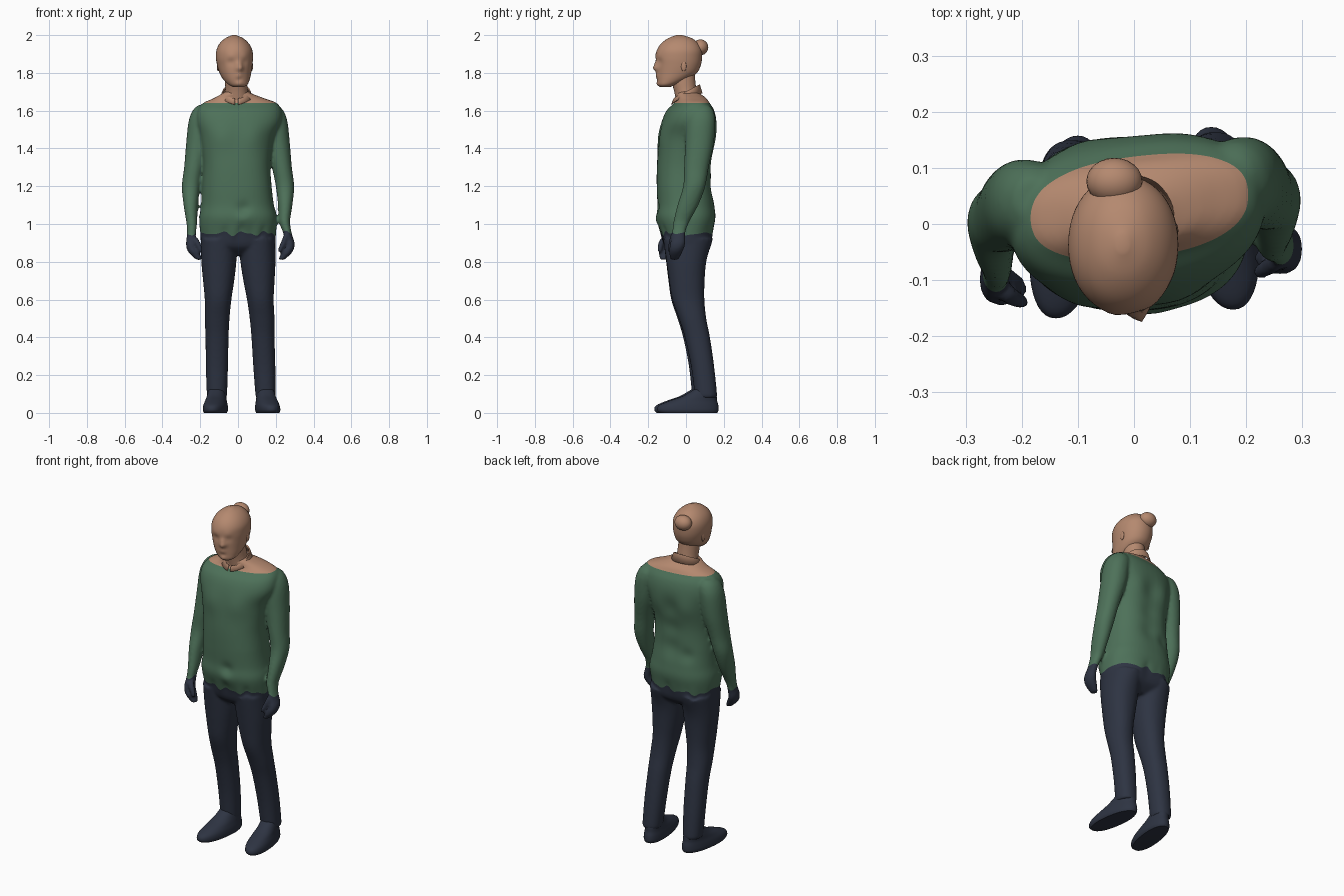
import bpy, bmesh, math
from mathutils import Vector

default = bpy.data.objects.get("Cube")
if default:
    bpy.data.objects.remove(default, do_unlink=True)


def material(name, red, green, blue):
    mat = bpy.data.materials.new(name)
    mat.use_nodes = True
    colour = (red, green, blue, 1)
    mat.diffuse_color = colour
    mat.node_tree.nodes["Principled BSDF"].inputs["Base Color"].default_value = colour
    return mat


SKIN = material("warm skin", .46, .25, .16)
GREEN = material("shirt green", .075, .165, .1)
NAVY = material("trouser navy", .027, .034, .055)
HEM, YOKE = .95, 1.64


def make_object(name, bm, mat=None):
    bmesh.ops.recalc_face_normals(bm, faces=bm.faces)
    mesh = bpy.data.meshes.new(name)
    bm.to_mesh(mesh)
    bm.free()
    obj = bpy.data.objects.new(name, mesh)
    bpy.context.collection.objects.link(obj)
    if mat:
        mesh.materials.append(mat)
    return obj


def smooth(obj, degrees=50):
    bpy.ops.object.select_all(action='DESELECT')
    obj.select_set(True)
    bpy.context.view_layer.objects.active = obj
    bpy.ops.object.shade_smooth_by_angle(angle=math.radians(degrees))


def spline(points, steps):
    """Catmull-Rom curve through tuples of any length."""
    pts = [points[0]] + list(points) + [points[-1]]
    for a, b, c, d in zip(pts, pts[1:], pts[2:], pts[3:]):
        for s in range(steps):
            t = s / steps
            yield [q + t / 2 * (r - p + t * (2 * p - 5 * q + 4 * r - u + t * (3 * (q - r) + u - p)))
                   for p, q, r, u in zip(a, b, c, d)]
    yield points[-1]


def loft(name, sections, power=2.3, warp=None, mat=None, steps=5, count=48):
    """Skin rounded rings, each given as height, x bounds, y bounds."""
    bm = bmesh.new()
    rings = []
    for z, x0, x1, y0, y1 in spline(sections, steps):
        ring = []
        for i in range(count):
            angle = math.tau * i / count
            c, s = math.cos(angle), math.sin(angle)
            x = (x0 + x1) / 2 + (x1 - x0) / 2 * math.copysign(abs(c) ** (2 / power), c)
            y = (y0 + y1) / 2 + (y1 - y0) / 2 * math.copysign(abs(s) ** (2 / power), s)
            co = Vector((x, y, z))
            ring.append(bm.verts.new(warp(co) if warp else co))
        rings.append(ring)
    for low, high in zip(rings, rings[1:]):
        for i in range(count):
            j = (i + 1) % count
            bm.faces.new((low[i], low[j], high[j], high[i]))
    bm.faces.new(rings[0])
    bm.faces.new(rings[-1])
    return make_object(name, bm, mat)


def bump(obj, centre, radius, offset):
    for v in obj.data.vertices:
        v.co += Vector(offset) * math.exp(-((v.co - Vector(centre)).length / radius) ** 2)


def paint_by_height(obj):
    """Cut clean edges at the hem and yoke, then colour each band."""
    obj.data.materials.clear()
    for mat in (NAVY, GREEN, SKIN):
        obj.data.materials.append(mat)
    bm = bmesh.new()
    bm.from_mesh(obj.data)
    for level in (HEM, YOKE):
        bmesh.ops.bisect_plane(bm, geom=bm.verts[:] + bm.edges[:] + bm.faces[:],
                               plane_co=(0, 0, level), plane_no=(0, 0, 1))
    for f in bm.faces:
        z = f.calc_center_median().z
        f.material_index = int(z > HEM) + int(z > YOKE)
    for v in bm.verts:  # ragged hem
        wave = math.sin(v.co.x * 55) + .6 * math.sin(v.co.x * 93 + v.co.y * 40)
        v.co.z += .009 * wave * math.exp(-((v.co.z - HEM) / .04) ** 2)
    bm.to_mesh(obj.data)
    bm.free()


# Left side: mirrored limbs with a slightly different stance
def left_leg_pose(co):
    drop = (.9 - co.z) / .8
    return Vector((-co.x + .034 * drop, co.y + .014 * drop, co.z))


def left_arm_pose(co):
    hand = min(1, max(0, (1.02 - co.z) / .12))
    return Vector((-co.x + .025 * hand, co.y + .04 + .015 * hand, co.z))


def shoulder_twist(co):
    co.y += .1 * co.x * max(0, (co.z - 1.2) / .4)
    return co


# Torso
torso = loft("torso", [
    (.835, -.11, .115, -.06, .07), (.88, -.185, .19, -.112, .12),
    (.95, -.2, .2, -.132, .135),
    (1.03, -.205, .205, -.155, .155), (1.1, -.195, .19, -.152, .15),
    (1.2, -.19, .178, -.155, .14), (1.32, -.185, .172, -.153, .14),
    (1.45, -.2, .19, -.14, .153), (1.54, -.22, .23, -.125, .157),
    (1.6, -.215, .23, -.1, .145), (1.64, -.185, .205, -.06, .12),
    (1.665, -.13, .14, -.05, .105), (1.69, -.085, .075, -.055, .075),
    (1.71, -.05, .04, -.04, .05)], 2.4, shoulder_twist)

# Arms with hands and thumbs
arm_sections = [
    (1.63, -.21, -.15, .01, .08), (1.6, -.24, -.12, -.025, .105),
    (1.54, -.262, -.13, -.04, .115), (1.42, -.275, -.15, -.045, .105),
    (1.3, -.285, -.18, -.05, .08), (1.2, -.297, -.2, -.055, .062),
    (1.1, -.288, -.212, -.085, .025), (1, -.272, -.217, -.11, -.03),
    (.95, -.27, -.222, -.122, -.052), (.89, -.275, -.225, -.14, -.06),
    (.85, -.262, -.205, -.145, -.075), (.81, -.22, -.188, -.138, -.095)]
thumb_sections = [
    (.93, -.25, -.22, -.135, -.1), (.89, -.225, -.195, -.15, -.118),
    (.85, -.205, -.185, -.152, -.13)]

# Trouser legs
leg_sections = [
    (.92, -.198, -.006, -.12, .13), (.8, -.194, -.009, -.105, .105),
    (.7, -.185, -.02, -.093, .095), (.6, -.176, -.035, -.078, .092),
    (.5, -.176, -.045, -.045, .1), (.4, -.172, -.05, -.015, .118),
    (.25, -.17, -.053, .015, .137), (.1, -.165, -.058, .032, .15),
    (.08, -.16, -.063, .036, .146)]

parts = [torso]
for side, arm_pose, leg_pose in (("right", None, None), ("left", left_arm_pose, left_leg_pose)):
    parts.append(loft(side + "_arm", arm_sections, 2.1, arm_pose))
    parts.append(loft(side + "_thumb", thumb_sections, 2, arm_pose))
    parts.append(loft(side + "_leg", leg_sections, 2.2, leg_pose))

# Fuse the limbs and torso into one soft clothed body
bpy.ops.object.select_all(action='DESELECT')
for part in parts:
    part.select_set(True)
bpy.context.view_layer.objects.active = torso
bpy.ops.object.join()
body = torso
body.name = "clothed_body"
remesh = body.modifiers.new("fuse", 'REMESH')
remesh.mode = 'VOXEL'
remesh.voxel_size = .008
relax = body.modifiers.new("relax", 'SMOOTH')
relax.iterations = 5
fused = bpy.data.meshes.new_from_object(body.evaluated_get(bpy.context.evaluated_depsgraph_get()))
body.modifiers.clear()
body.data = fused

# Cloth shape: seat, chest, spine hollow and waist folds
for x in (-.09, .09):
    bump(body, (x, .12, .92), .07, (0, .012, 0))
    bump(body, (x, -.14, 1.46), .07, (0, -.01, 0))
    bump(body, (x * 1.1, .16, 1.45), .07, (0, .01, 0))
for z in (1.2, 1.32, 1.44):
    bump(body, (0, .14, z), .06, (0, -.012, 0))
bump(body, (.03, -.15, 1.08), .035, (0, .012, 0))
bump(body, (.03, -.15, 1.03), .04, (0, -.008, 0))
bump(body, (-.1, .14, 1.17), .04, (0, -.01, 0))
paint_by_height(body)
smooth(body)


# Shoes, splayed outward
def splay(co):
    co.x -= (.1 - co.y) * .12
    return co


shoe_sections = [
    (0, -.164, -.05, -.155, .15), (.015, -.17, -.044, -.168, .157),
    (.04, -.168, -.046, -.157, .156), (.065, -.162, -.053, -.1, .15),
    (.09, -.158, -.06, -.03, .148), (.125, -.152, -.068, .03, .14)]
for side, pose in (("right", splay), ("left", lambda co: left_leg_pose(splay(co)))):
    smooth(loft(side + "_shoe", shoe_sections, 2.2, pose, NAVY))

# Neck
smooth(loft("neck", [
    (1.64, -.075, .065, -.05, .08), (1.7, -.068, .052, -.062, .058),
    (1.75, -.068, .048, -.075, .05), (1.81, -.07, .045, -.085, .045)], 2, None, SKIN))

# Head with a modelled face
head = loft("head", [
    (1.725, -.025, .03, -.135, -.085), (1.738, -.05, .05, -.148, -.05),
    (1.765, -.078, .062, -.154, .01), (1.8, -.098, .07, -.157, .058),
    (1.84, -.11, .076, -.158, .078), (1.88, -.117, .079, -.16, .085),
    (1.92, -.114, .076, -.154, .084), (1.955, -.098, .058, -.132, .066),
    (1.983, -.068, .028, -.095, .032), (2, -.03, -.01, -.05, -.02)], 2.1, None, SKIN)
bump(head, (.01, -.16, 1.826), .017, (.006, -.024, 0))
bump(head, (.006, -.16, 1.85), .014, (.002, -.01, 0))
for x in (-.035, .043):
    bump(head, (x, -.15, 1.86), .02, (0, .008, 0))
    bump(head, (x, -.15, 1.888), .022, (0, -.005, 0))
bump(head, (.008, -.155, 1.785), .018, (0, -.006, 0))
bump(head, (.008, -.155, 1.765), .012, (0, .005, 0))
bump(head, (.005, -.15, 1.74), .018, (0, -.006, 0))
smooth(head, 70)


# Hair bun and ears
def ellipsoid(name, centre, size):
    bm = bmesh.new()
    bmesh.ops.create_uvsphere(bm, u_segments=24, v_segments=14, radius=1)
    for v in bm.verts:
        v.co = Vector(centre) + Vector(a * b for a, b in zip(v.co, size))
    obj = make_object(name, bm, SKIN)
    smooth(obj)
    return obj


ellipsoid("hair_bun", (-.035, .076, 1.935), (.05, .042, .042))
ellipsoid("right_ear", (-.106, -.012, 1.835), (.006, .014, .026))
ellipsoid("left_ear", (.073, -.012, 1.835), (.006, .014, .026))

# Turned-down shirt collar, open at the front
bm = bmesh.new()
rows = []
for i in range(41):
    t = (i / 20 - 1)
    angle = math.pi / 2 + t * math.radians(174)
    c, s = math.cos(angle), math.sin(angle)
    tip = max(0, abs(t) - .75) * .06
    rows.append([bm.verts.new((-.008 + r * c, .004 + r * s * .95, z + lean * s - tip * drop))
                 for r, z, lean, drop in ((.066, 1.7, .036, .3), (.073, 1.704, .035, .3),
                                          (.088, 1.67, .022, 1))])
for a, b in zip(rows, rows[1:]):
    for k in range(2):
        bm.faces.new((a[k], b[k], b[k + 1], a[k + 1]))
collar = make_object("collar", bm, SKIN)
thick = collar.modifiers.new("thickness", 'SOLIDIFY')
thick.thickness = .006
smooth(collar)
